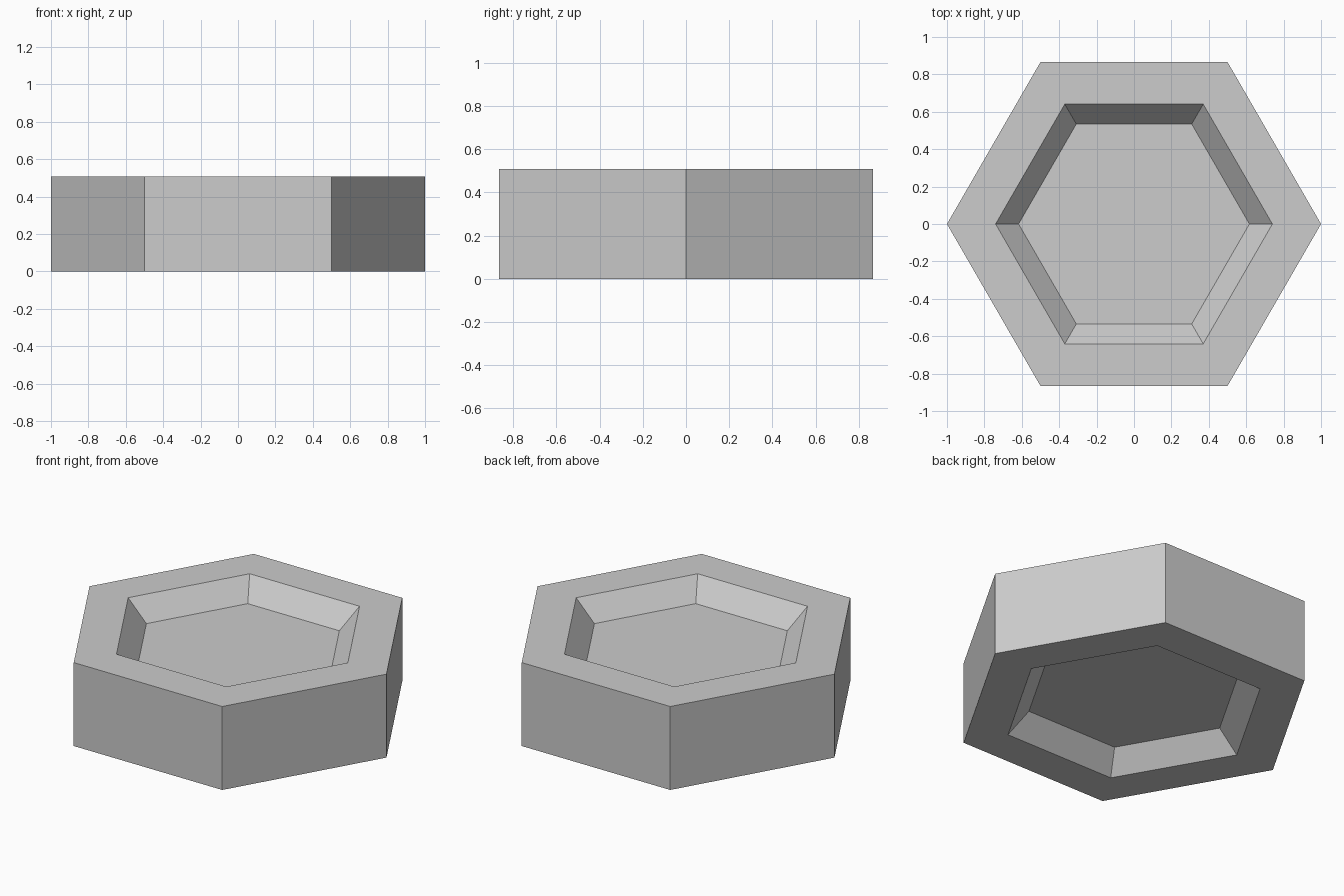
import bpy
import bmesh
from math import cos, sin, tau

cube = bpy.data.objects.get("Cube")
if cube:
    bpy.data.objects.remove(cube, do_unlink=True)

SIDES = 6
HEIGHT = 0.508
DEPTH = 0.125

# Plain grey material
grey = bpy.data.materials.new("light_grey")
grey.use_nodes = True
colour = (0.604, 0.604, 0.604, 1)
grey.diffuse_color = colour
grey.node_tree.nodes["Principled BSDF"].inputs["Base Color"].default_value = colour

# Radius and height of each ring, from the lower recess up to the upper recess
profile = [(0.617, DEPTH), (0.74, 0), (1, 0),
           (1, HEIGHT), (0.74, HEIGHT), (0.617, HEIGHT - DEPTH)]

bm = bmesh.new()


def add_ring(radius, z):
    return [bm.verts.new((radius * cos(tau * i / SIDES), radius * sin(tau * i / SIDES), z))
            for i in range(SIDES)]


# Walls, rims and sloped recess sides
rings = [add_ring(r, z) for r, z in profile]
for low, high in zip(rings, rings[1:]):
    for i in range(SIDES):
        j = (i + 1) % SIDES
        bm.faces.new((low[i], low[j], high[j], high[i]))

# Recess floors
bm.faces.new(rings[0][::-1])
bm.faces.new(rings[-1])
bmesh.ops.recalc_face_normals(bm, faces=bm.faces)

mesh = bpy.data.meshes.new("hexagonal_block")
bm.to_mesh(mesh)
bm.free()
mesh.materials.append(grey)
block = bpy.data.objects.new("hexagonal_block", mesh)
bpy.context.collection.objects.link(block)
